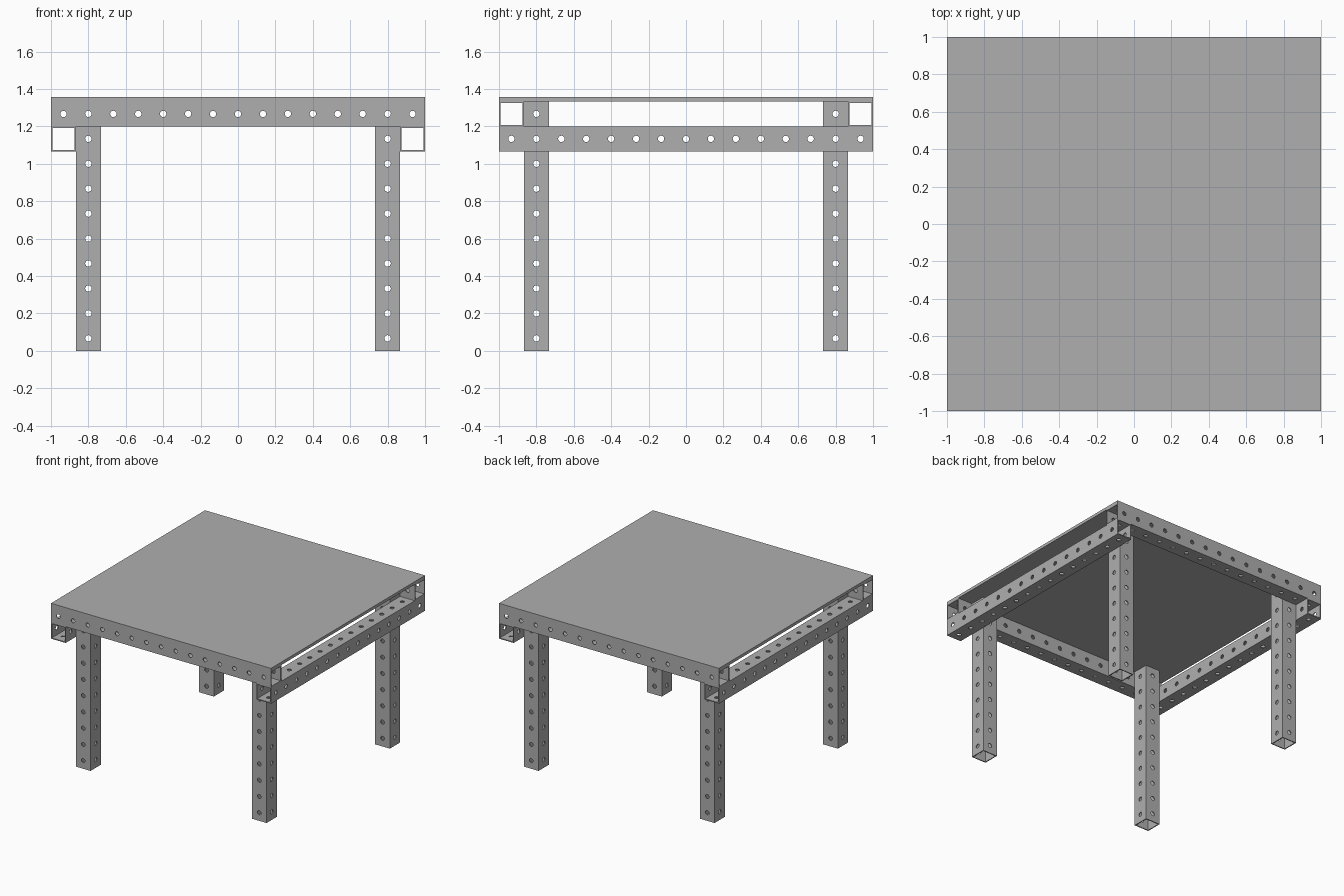
import bpy, bmesh
from math import cos, sin, pi
from mathutils import Matrix, Vector

if "Cube" in bpy.data.objects:
    bpy.data.objects.remove(bpy.data.objects["Cube"])

PITCH = 2 / 15            # hole spacing, also the tube width
HALF = PITCH / 2
WALL = 0.008
HOLE = 0.017
SIDES = 16
TOP = 10 * PITCH          # underside of the top plate
PLATE = 0.024

steel = bpy.data.materials.new("steel grey")
steel.use_nodes = True
GREY = (0.43, 0.43, 0.43, 1)
steel.diffuse_color = GREY
steel.node_tree.nodes["Principled BSDF"].inputs["Base Color"].default_value = GREY


def finish(mesh, bm):
    bmesh.ops.remove_doubles(bm, verts=bm.verts, dist=1e-5)
    bmesh.ops.recalc_face_normals(bm, faces=bm.faces)
    bm.to_mesh(mesh)
    bm.free()
    mesh.materials.append(steel)
    return mesh


def perforated_tube(name, cells):
    """Square hollow tube along z, centred, with a hole per cell on each side."""
    bm = bmesh.new()
    angles = [2 * pi * k / SIDES for k in range(SIDES)]

    def bridge(a, b, count):
        for k in range(count):
            n = (k + 1) % len(a)
            bm.faces.new((a[k], a[n], b[n], b[k]))

    for side in range(4):
        turn = Matrix.Rotation(side * pi / 2, 3, 'Z')
        for cell in range(cells):
            z = (cell + 0.5 - cells / 2) * PITCH
            rims, frames = [], []
            for d in (HALF, HALF - WALL):
                rim, frame = [], []
                for a in angles:
                    c, s = cos(a), sin(a)
                    m = max(abs(c), abs(s))
                    rim.append(bm.verts.new(turn @ Vector((c * HOLE, -d, z + s * HOLE))))
                    frame.append(bm.verts.new(turn @ Vector((c / m * d, -d, z + s / m * HALF))))
                bridge(rim, frame, SIDES)
                rims.append(rim)
                frames.append(frame)
            bridge(*rims, SIDES)          # bore of the hole
            # cut ends of the tube
            q = SIDES // 8
            for end, start in ((0, 5 * q), (cells - 1, q)):
                if cell == end:
                    a, b = (f[start:start + 2 * q + 1] for f in frames)
                    bridge(a, b, 2 * q)
    return finish(bpy.data.meshes.new(name), bm)


def place(name, mesh, location, rotation=(0, 0, 0)):
    obj = bpy.data.objects.new(name, mesh)
    obj.location = location
    obj.rotation_euler = rotation
    bpy.context.collection.objects.link(obj)
    return obj


leg_mesh = perforated_tube("leg", 10)
rail_mesh = perforated_tube("rail", 15)

# Legs
for x, lr in ((-0.8, "right"), (0.8, "left")):
    for y, fb in ((-0.8, "front"), (0.8, "back")):
        place(f"{fb}_{lr}_leg", leg_mesh, (x, y, TOP / 2))

# Upper rails at front and back, lower rails at the sides
edge = 1 - HALF
for sign, fb, lr in ((-1, "front", "right"), (1, "back", "left")):
    place(f"{fb}_rail", rail_mesh, (0, sign * edge, TOP - HALF), (0, pi / 2, 0))
    place(f"{lr}_rail", rail_mesh, (sign * edge, 0, TOP - 3 * HALF), (pi / 2, 0, 0))

# Table top
bm = bmesh.new()
bmesh.ops.create_cube(bm, size=1, matrix=Matrix.Diagonal((2, 2, PLATE, 1)))
place("table_top", finish(bpy.data.meshes.new("table_top"), bm), (0, 0, TOP + PLATE / 2))
